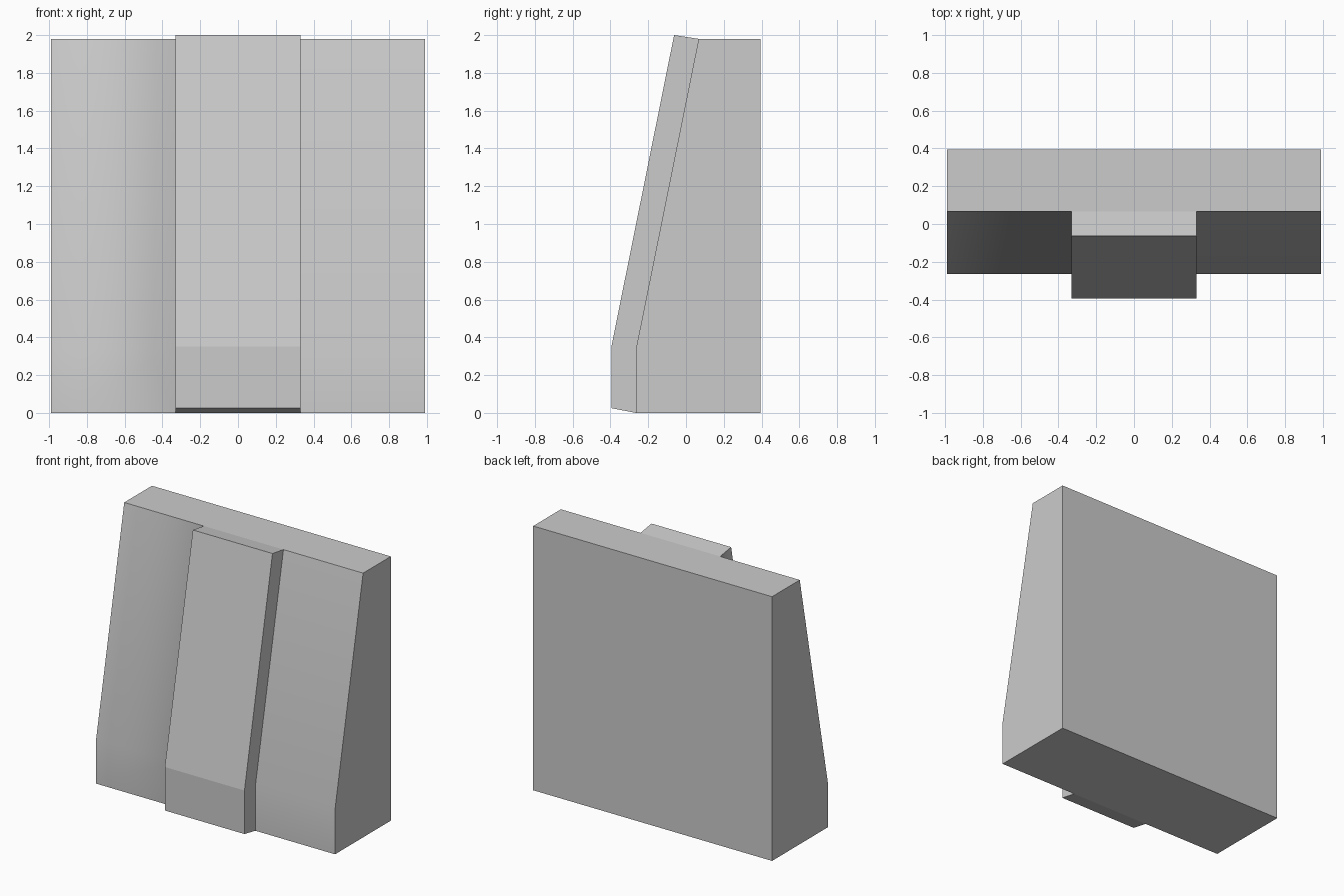
import bpy, bmesh

if "Cube" in bpy.data.objects:
    bpy.data.objects.remove(bpy.data.objects["Cube"])

# Side profile of the wall (y, z): front bottom, front bend, front top, back top, back bottom
PROFILE = [(-0.265, 0), (-0.265, 0.338), (0.067, 1.98), (0.395, 1.98), (0.395, 0)]
COLUMNS = [-0.99, -0.33, 0.33, 0.99]
# Offset of the raised middle rib (y, z) for the bottom, bend and top rows
RIB = [(-0.13, 0.025), (-0.13, 0.013), (-0.13, 0.02)]

bm = bmesh.new()
rings = [[bm.verts.new((x, y, z)) for y, z in PROFILE] for x in COLUMNS]

# Wall shell: end caps plus three columns of panels
bm.faces.new(rings[0])
bm.faces.new(rings[-1])
rib_faces = []
for c in range(3):
    a, b = rings[c], rings[c + 1]
    for i in range(5):
        j = (i + 1) % 5
        face = bm.faces.new((a[i], a[j], b[j], b[i]))
        if i < 2:
            if c == 1:
                rib_faces.append(face)
            else:
                face.smooth = True   # side panels blend softly over the bend

bmesh.ops.recalc_face_normals(bm, faces=bm.faces)

# Raised rib pulled out of the middle front panels
out = bmesh.ops.extrude_face_region(bm, geom=rib_faces)
bmesh.ops.delete(bm, geom=[f for f in rib_faces if f.is_valid], context='FACES')
for v in (g for g in out["geom"] if isinstance(g, bmesh.types.BMVert)):
    row = 0 if v.co.z < 0.1 else 1 if v.co.z < 1 else 2
    v.co.y += RIB[row][0]
    v.co.z += RIB[row][1]
bmesh.ops.recalc_face_normals(bm, faces=bm.faces)

mesh = bpy.data.meshes.new("sloped_wall")
bm.to_mesh(mesh)
bm.free()
wall = bpy.data.objects.new("sloped_wall", mesh)
bpy.context.collection.objects.link(wall)
